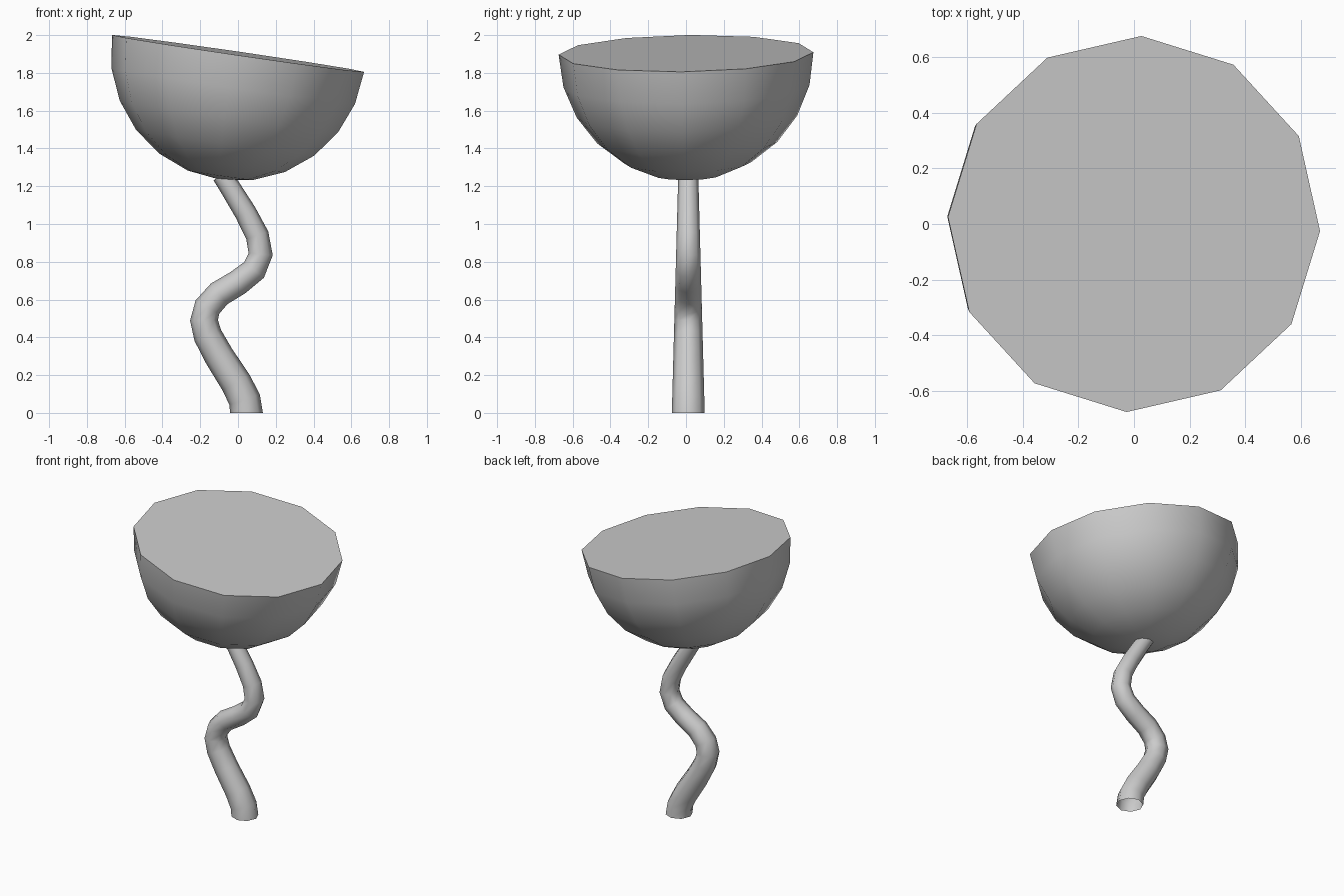
import bpy, bmesh
from math import sin, cos, pi, radians
from mathutils import Vector, Matrix

if "Cube" in bpy.data.objects:
    bpy.data.objects.remove(bpy.data.objects["Cube"])


def make_object(name, bm, angle):
    bmesh.ops.recalc_face_normals(bm, faces=bm.faces)
    mesh = bpy.data.meshes.new(name)
    bm.to_mesh(mesh)
    bm.free()
    obj = bpy.data.objects.new(name, mesh)
    bpy.context.collection.objects.link(obj)
    bpy.ops.object.select_all(action='DESELECT')
    bpy.context.view_layer.objects.active = obj
    obj.select_set(True)
    bpy.ops.object.shade_smooth_by_angle(angle=radians(angle))
    return obj


def bridge(bm, a, b):
    n = len(a)
    for i in range(n):
        j = (i + 1) % n
        bm.faces.new((a[i], a[j], b[j], b[i]))


# Half-sphere bowl with a flat lid, tilted to one side
R, SIDES = 0.675, 12
bm = bmesh.new()
rings = []
for k in range(6):
    lat = radians(15 * k)
    r, z = R * cos(lat), -R * sin(lat)
    rings.append([bm.verts.new((r * cos(2 * pi * i / SIDES), r * sin(2 * pi * i / SIDES), z))
                  for i in range(SIDES)])
    if k:
        bridge(bm, rings[k - 1], rings[k])
bm.faces.new(rings[0])
tip = bm.verts.new((0, 0, -R))
for i in range(SIDES):
    bm.faces.new((rings[-1][i], rings[-1][(i + 1) % SIDES], tip))
tilt = Vector((0, 0, 1)).rotation_difference(Vector((0.146, -0.0148, 1)))
bm.transform(Matrix.Translation((0, 0, 1.903)) @ tilt.to_matrix().to_4x4()
             @ Matrix.Rotation(radians(-2.2), 4, 'Z'))
make_object("bowl", bm, 40)

# Wavy tapering stem, open at the ends
path = [(0.045, 0), (0.035, 0.07), (-0.01, 0.16), (-0.10, 0.30), (-0.16, 0.41),
        (-0.18, 0.49), (-0.162, 0.56), (-0.10, 0.63), (0.0, 0.69), (0.085, 0.757),
        (0.12, 0.84), (0.102, 0.94), (0.04, 1.06), (-0.04, 1.19), (-0.085, 1.26)]
bm = bmesh.new()
prev = None
for k, (x, z) in enumerate(path):
    a, b = path[max(k - 1, 0)], path[min(k + 1, len(path) - 1)]
    t = Vector((b[0] - a[0], 0, b[1] - a[1])).normalized() if k else Vector((0, 0, 1))
    side = Vector((t.z, 0, -t.x))
    r = 0.087 - 0.027 * z
    ring = [bm.verts.new(Vector((x, 0.012, z)) + side * r * cos(pi * i / 4)
                         + Vector((0, r * sin(pi * i / 4), 0))) for i in range(8)]
    if prev:
        bridge(bm, prev, ring)
    prev = ring
make_object("stem", bm, 60)
